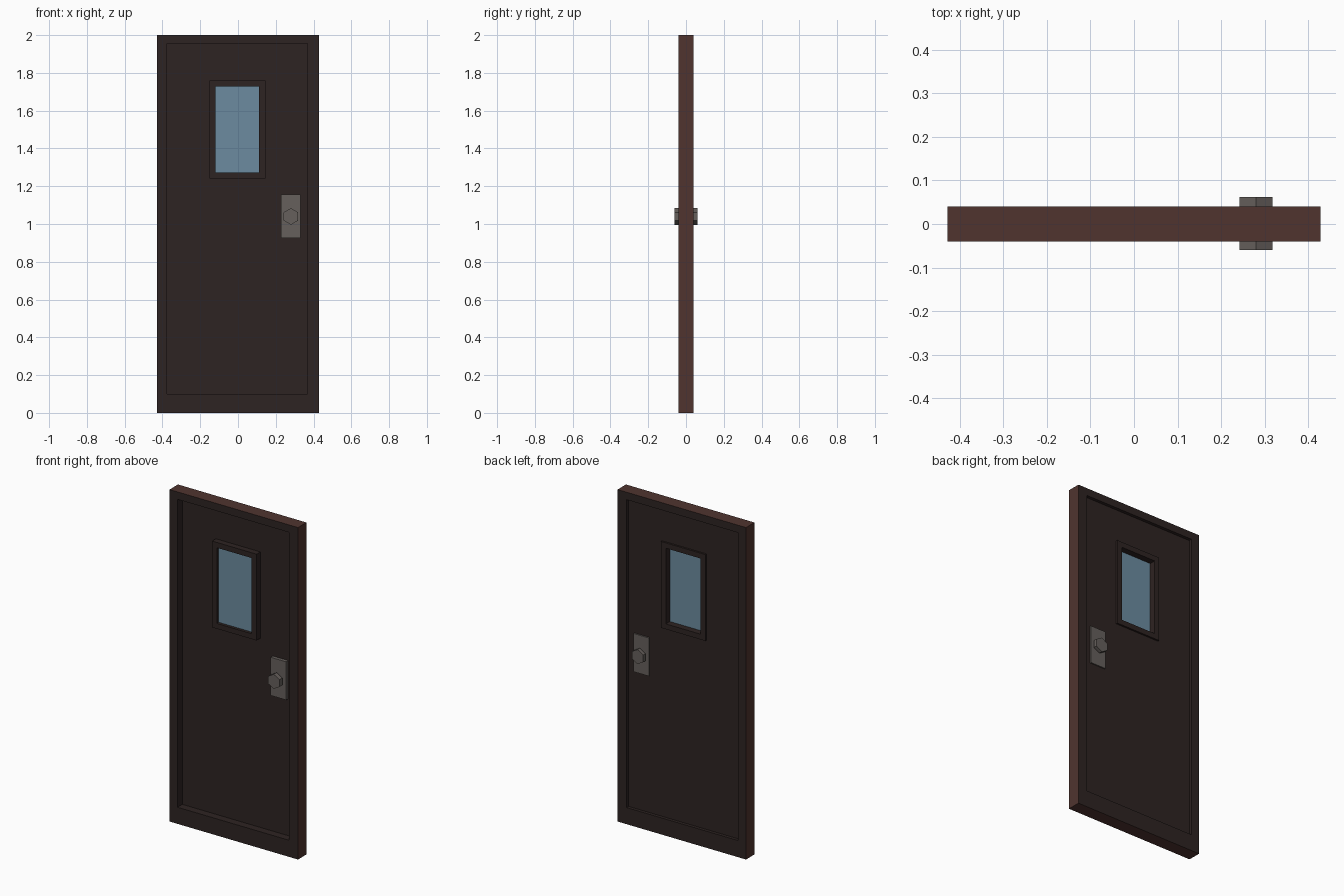
import bpy
import math

cube = bpy.data.objects.get("Cube")
if cube:
    bpy.data.objects.remove(cube, do_unlink=True)


def material(name, rgb):
    m = bpy.data.materials.new(name)
    m.use_nodes = True
    m.diffuse_color = (*rgb, 1)
    m.node_tree.nodes["Principled BSDF"].inputs["Base Color"].default_value = (*rgb, 1)
    return m


dark = material("dark_brown", (0.027, 0.017, 0.016))
brown = material("edge_brown", (0.08, 0.034, 0.028))
metal = material("dull_metal", (0.133, 0.117, 0.107))
glass = material("window_blue", (0.15, 0.26, 0.35))


def build(name, verts, faces, *mats):
    mesh = bpy.data.meshes.new(name)
    mesh.from_pydata(verts, [], faces)
    for m in mats:
        mesh.materials.append(m)
    obj = bpy.data.objects.new(name, mesh)
    bpy.context.collection.objects.link(obj)
    return obj


def rect(bounds, y):
    x0, x1, z0, z1 = bounds
    return [(x0, y, z0), (x1, y, z0), (x1, y, z1), (x0, y, z1)]


def ring(name, outer, inner, y0, y1, *mats):
    """Rectangular frame; the last material goes on the outer rim faces."""
    loops = [rect(outer, y0), rect(inner, y0), rect(inner, y1), rect(outer, y1)]
    verts = [v for loop in loops for v in loop]
    faces = []
    for a in range(4):
        b = (a + 1) % 4
        for i in range(4):
            j = (i + 1) % 4
            faces.append((4 * a + i, 4 * a + j, 4 * b + j, 4 * b + i))
    obj = build(name, verts, faces, *mats)
    for p in obj.data.polygons:
        if p.index >= 12:
            p.material_index = len(mats) - 1
    return obj


def box(name, bounds, y0, y1, mat):
    verts = rect(bounds, y0) + rect(bounds, y1)
    sides = [(i, i + 4, (i + 1) % 4 + 4, (i + 1) % 4) for i in range(4)]
    return build(name, verts, [(0, 1, 2, 3), (7, 6, 5, 4)] + sides, mat)


def hex_prism(name, x, z, radius, y0, y1):
    bpy.ops.mesh.primitive_cylinder_add(
        vertices=6, radius=radius, depth=abs(y1 - y0),
        location=(x, (y0 + y1) / 2, z), rotation=(math.pi / 2, 0, 0))
    obj = bpy.context.object
    obj.name = name
    obj.data.materials.append(metal)


# Door leaf: raised border around a recessed panel with a window hole
border_in = (-0.375, 0.367, 0.1, 1.955)
window_out = (-0.152, 0.145, 1.24, 1.76)
window_in = (-0.12, 0.112, 1.272, 1.728)
ring("door_border", (-0.428, 0.428, 0, 2), border_in, -0.04, 0.04, dark, brown)
ring("door_panel", border_in, window_out, 0.006, 0.021, dark)

# Window
ring("window_frame", window_out, window_in, -0.03, 0.032, dark)
box("window_glass", window_in, -0.012, -0.006, glass)

# Lock plates and knobs on both faces
plate = (0.228, 0.33, 0.925, 1.155)
for side, panel_y, plate_y, head_y, tip_y in (
        ("front", 0.006, -0.014, -0.032, -0.06),
        ("back", 0.021, 0.029, 0.04, 0.062)):
    box(side + "_lock_plate", plate, min(panel_y, plate_y), max(panel_y, plate_y), metal)
    hex_prism(side + "_knob_stem", 0.28, 1.04, 0.022, plate_y, head_y)
    hex_prism(side + "_knob", 0.28, 1.04, 0.044, head_y, tip_y)
